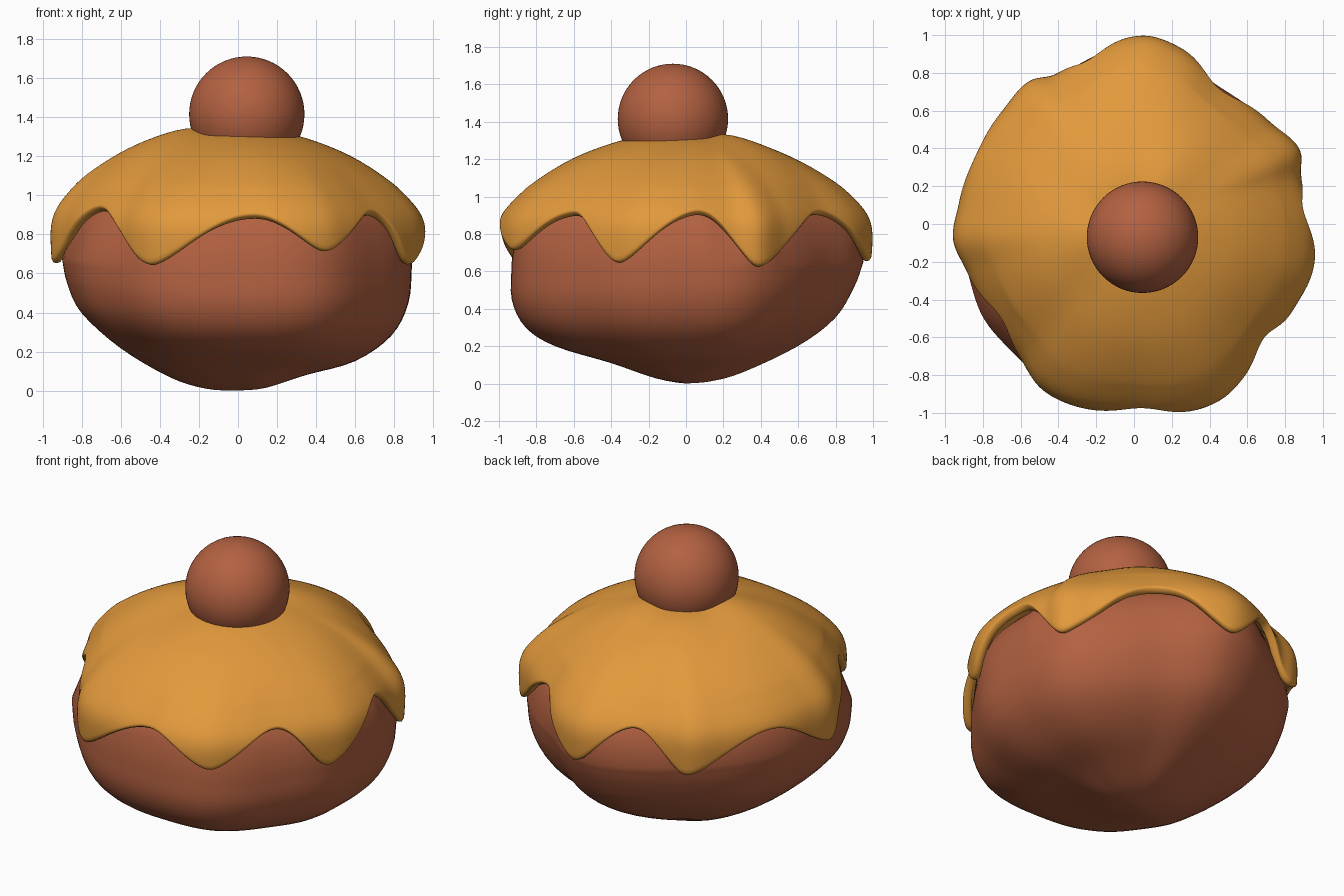
import bpy, bmesh, math

if "Cube" in bpy.data.objects:
    bpy.data.objects.remove(bpy.data.objects["Cube"])

N = 144


def hermite(pts, t, period=None):
    """Smooth curve through (t, value) points; wraps round if a period is given."""
    if period:
        pts = ([(a - period, v) for a, v in pts[-2:]] + pts
               + [(a + period, v) for a, v in pts[:3]])
    n = len(pts)
    i = max(k for k in range(n - 1) if pts[k][0] <= t or k == 0)

    def slope(k):
        a, b = pts[max(k - 1, 0)], pts[min(k + 1, n - 1)]
        return (b[1] - a[1]) / (b[0] - a[0])
    (t0, v0), (t1, v1) = pts[i], pts[i + 1]
    h = t1 - t0
    u = (t - t0) / h
    return (v0 * (2*u**3 - 3*u*u + 1) + v1 * (3*u*u - 2*u**3)
            + slope(i) * h * (u**3 - 2*u*u + u) + slope(i + 1) * h * (u**3 - u*u))


def drip(pts, t, period=360):
    """Waves between alternating high and low points, with broad arches and narrow drips."""
    pts = [(pts[-1][0] - period, pts[-1][1])] + pts + [(pts[0][0] + period, pts[0][1])]
    for (a, u), (b, v) in zip(pts, pts[1:]):
        if a <= t <= b:
            h = (1 - math.cos(math.pi * (t - a) / (b - a))) / 2
            return u + (v - u) * h**.78 if v > u else v + (u - v) * (1 - h)**.78


def bump(a, centre, width):
    d = abs((a - centre + 180) % 360 - 180) / width
    return (1 + math.cos(math.pi * d)) / 2 if d < 1 else 0


def material(name, col):
    m = bpy.data.materials.new(name)
    m.diffuse_color = (*col, 1)
    m.use_nodes = True
    m.node_tree.nodes["Principled BSDF"].inputs["Base Color"].default_value = m.diffuse_color
    return m


def lathe(name, rows, top, bottom, mat):
    """Skin rings of points; rows(angle) gives (radius, z) pairs from top to bottom."""
    bm = bmesh.new()
    cols = []
    for k in range(N):
        a = 360 * k / N
        c, s = math.cos(math.radians(a)), math.sin(math.radians(a))
        cols.append([bm.verts.new((r * c, r * s, z)) for r, z in rows(a)])
    vt = bm.verts.new((0, 0, top))
    vb = bm.verts.new((0, 0, bottom)) if bottom is not None else None
    for p, q in zip(cols, cols[1:] + cols[:1]):
        bm.faces.new((vt, p[0], q[0]))
        for j in range(len(p) - 1):
            bm.faces.new((p[j], p[j + 1], q[j + 1], q[j]))
        if vb:
            bm.faces.new((p[-1], vb, q[-1]))
    bmesh.ops.recalc_face_normals(bm, faces=bm.faces)
    me = bpy.data.meshes.new(name)
    bm.to_mesh(me)
    bm.free()
    me.shade_smooth()
    ob = bpy.data.objects.new(name, me)
    bpy.context.collection.objects.link(ob)
    me.materials.append(mat)
    return ob


# Outlines by angle: icing radius, cake radius, and drip edge height
ICING_R = [(0, .955), (16, .92), (24, .965), (37, .9), (58, .885), (75, .965), (87, 1.0),
           (102, .945), (118, .895), (126, .94), (139, .92), (158, .925), (174, .935),
           (185, .963), (196, .92), (213, .915), (229, .93), (240, 1.0), (250, 1.015),
           (270, 1.0), (281, 1.03), (296, 1.04), (306, 1.0), (319, .955), (333, .96),
           (345, .98)]
CAKE_R = [(0, .89), (22, .915), (45, .87), (62, .86), (85, .95), (120, .87), (150, .88),
          (180, .9), (200, .92), (212, .94), (225, .935), (243, .95), (270, .93),
          (296, .97), (320, .91), (340, .91)]
EDGE_Z = [(5, .91), (24, .6), (58, .905), (85, .63), (106, .89), (124, .61), (157, .84),
          (185, .63), (215, .925), (243, .62), (275, .885), (296, .69), (319, .905),
          (337, .62)]

# Underside profiles (radius share, z) facing right, back, left and front
UNDER = [[(0, 0), (.16, .015), (.39, .08), (.67, .15), (.88, .28), (.98, .45), (1, .65)],
         [(0, 0), (.14, .012), (.32, .06), (.63, .2), (.84, .35), (.95, .52), (1, .65)],
         [(0, 0), (.18, .01), (.39, .07), (.67, .22), (.89, .4), (.97, .55), (1, .68)],
         [(0, 0), (.18, .03), (.43, .11), (.75, .2), (.92, .3), (1, .45), (1, .65)]]
CAKE_TOP = [(.25, 1.26), (.5, 1.18), (.7, 1.08), (.84, .98), (.93, .9), (.98, .8)]
DOME = [(0, 1.325), (.28, 1.315), (.45, 1.265), (.63, 1.19), (.84, 1.05), (.93, .96)]
SIDE = [(-1.05, .84), (-.96, .93), (-.89, .98), (-.8, 1), (-.55, .985)]


def icing_rows(a):
    R, ze = hermite(ICING_R, a, 360), drip(EDGE_Z, a)
    # ripples fade towards the top of the dome
    soft = sum(hermite(ICING_R, (a + d) % 360, 360) for d in range(-32, 33, 8)) / 9
    fuller = .05 * bump(a, 195, 50) + .03 * bump(a, 55, 40)

    def radius(f):
        w = min(max((f - .35) / .6, 0), 1)
        return f * (soft + (R - soft) * w * w * (3 - 2 * w))

    def lift(f):
        return fuller * math.sin(math.pi * min(f, 1))**1 if f < .5 else fuller
    out = [(radius(f), hermite(DOME, f) + lift(f) * .8)
           for f in (.1, .2, .3, .4, .5, .6, .7, .78, .84)]
    for j in range(1, 11):
        z = 1.05 + (ze + .015 - 1.05) * j / 10
        out.append((radius(hermite(SIDE, -z)), z + fuller * .8 * (1 - j / 10)))
    return out


def cake_rows(a):
    R = hermite(CAKE_R, a, 360)
    under_icing = min(R, hermite(ICING_R, a, 360) - .035 + .03 * bump(a, 214, 25))
    out = [(under_icing * f, z) for f, z in CAKE_TOP]
    q, w = int(a // 90), (1 - math.cos(math.pi * (a % 90) / 90)) / 2
    for j in range(24, 0, -1):
        t = j * 6 / 24
        v = []
        for c in (0, 1):
            p, s = (hermite([(i, x[c]) for i, x in enumerate(UNDER[m % 4])], min(t, 5.9999))
                    for m in (q, q + 1))
            v.append(p + (s - p) * w)
        out.append((R * v[0], max(v[1], 0)))
    return out


brown = material("brown", (.45, .12, .053))
gold = material("gold", (.76, .32, .045))

# Lumpy cake body
lathe("cake_body", cake_rows, 1.28, 0, brown)

# Dripping icing shell
icing = lathe("icing", icing_rows, 1.325, None, gold)
sol = icing.modifiers.new("thickness", 'SOLIDIFY')
sol.thickness, sol.offset = .05, -1
sub = icing.modifiers.new("round", 'SUBSURF')
sub.levels = sub.render_levels = 1

# Ball on top
bpy.ops.mesh.primitive_uv_sphere_add(segments=64, ring_count=32, radius=.295,
                                     location=(.045, -.07, 1.415))
ball = bpy.context.object
ball.name = "top_ball"
ball.data.materials.append(brown)
bpy.ops.object.shade_smooth()
